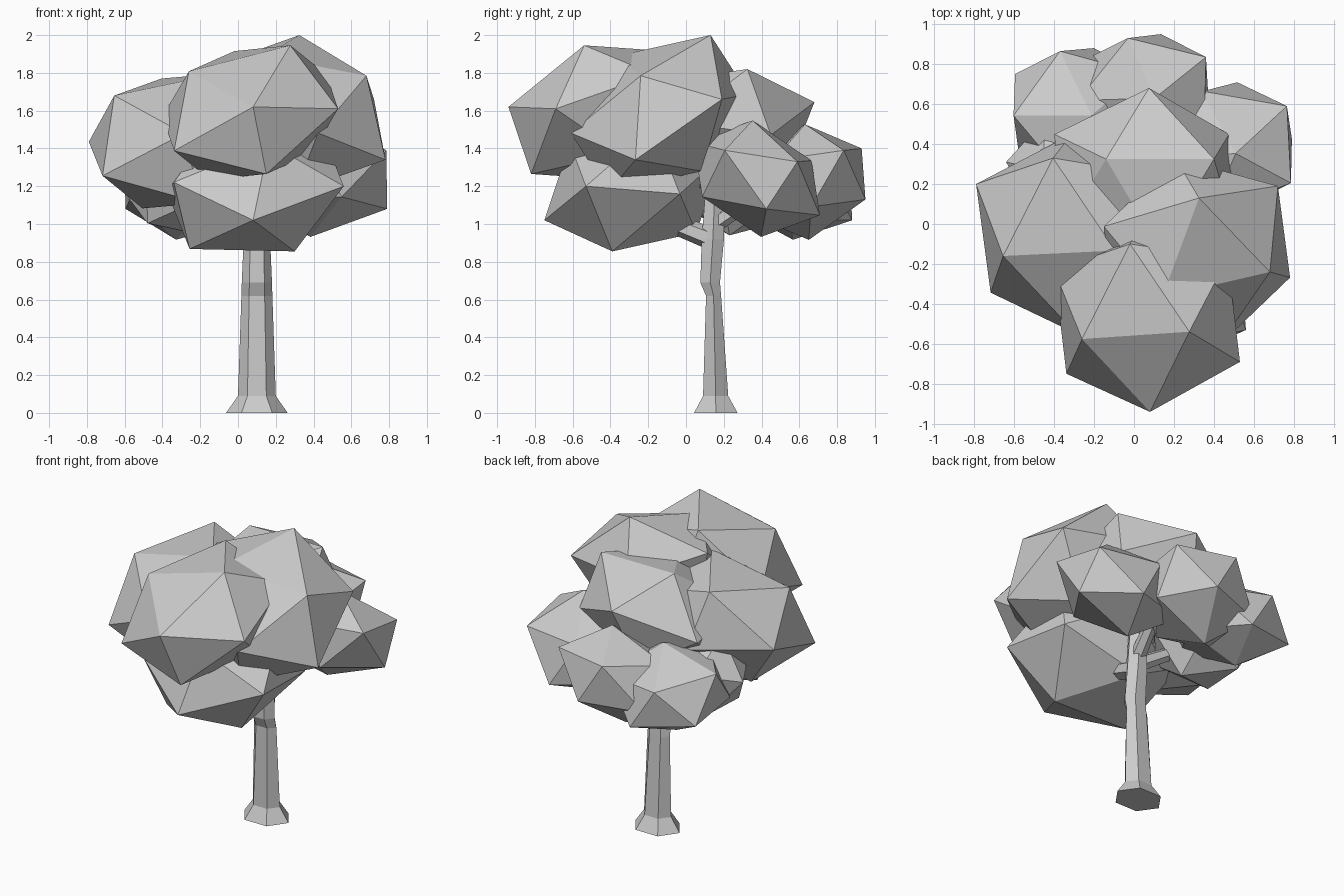
import bpy, bmesh, math
from mathutils import Vector, Matrix

if "Cube" in bpy.data.objects:
    bpy.data.objects.remove(bpy.data.objects["Cube"])

C72, S72 = math.cos(math.radians(72)), math.sin(math.radians(72))


def finish(name, bm):
    bmesh.ops.recalc_face_normals(bm, faces=bm.faces)
    mesh = bpy.data.meshes.new(name)
    bm.to_mesh(mesh)
    bm.free()
    obj = bpy.data.objects.new(name, mesh)
    bpy.context.collection.objects.link(obj)
    return obj


def leaf_clump(name, center, pole, ring_a, ring_b):
    """Stretched icosahedron: centre, one corner, and two adjacent corners around it."""
    c, pole, a, b = map(Vector, (center, pole, ring_a, ring_b))
    mid = c + (pole - c) / math.sqrt(5)
    u = a - mid
    v = (b - mid - C72 * u) / S72
    pts = [pole]
    for i in range(5):
        t = math.radians(72 * i)
        pts.append(mid + math.cos(t) * u + math.sin(t) * v)
    bm = bmesh.new()
    for q in pts:
        bm.verts.new(q)
        bm.verts.new(2 * c - q)
    bmesh.ops.convex_hull(bm, input=bm.verts)
    return finish(name, bm)


def loft(name, sections, sides=6):
    """Skin of horizontal rings given as (z, x, y, radius_x, radius_y)."""
    bm = bmesh.new()
    rings = []
    for z, x, y, rx, ry in sections:
        rings.append([bm.verts.new((x + rx * math.cos(math.tau * i / sides),
                                    y + ry * math.sin(math.tau * i / sides), z))
                      for i in range(sides)])
    for lo, hi in zip(rings, rings[1:]):
        for i in range(sides):
            j = (i + 1) % sides
            bm.faces.new((lo[i], lo[j], hi[j], hi[i]))
    bm.faces.new(rings[0])
    bm.faces.new(rings[-1])
    return finish(name, bm)


def branch(name, start, end, r1, r2):
    start, end = Vector(start), Vector(end)
    d = end - start
    mat = Matrix.Translation((start + end) / 2) @ d.to_track_quat('Z', 'Y').to_matrix().to_4x4()
    bm = bmesh.new()
    bmesh.ops.create_cone(bm, cap_ends=True, segments=6, radius1=r1, radius2=r2,
                          depth=d.length, matrix=mat)
    return finish(name, bm)


# Trunk with flared foot
loft("trunk", [(0, .10, .158, .163, .133), (.09, .10, .157, .10, .077),
               (.62, .10, .146, .082, .046), (.69, .10, .128, .08, .06),
               (.92, .10, .142, .07, .068), (1.35, .10, .16, .05, .05)])

# Branches reaching into the crown
branch("front_branch", (.10, .14, .92), (.07, -.22, 1.06), .06, .045)
branch("back_branch", (.10, .15, 1.0), (.18, .45, 1.2), .05, .035)
branch("left_branch", (.09, .14, .96), (-.3, .22, 1.2), .05, .035)

# Crown clumps
leaf_clump("front_lower_leaves", (.09, -.28, 1.19), (.08, -.75, 1.02),
           (.56, -.53, 1.20), (.30, -.39, .855))
leaf_clump("front_upper_leaves", (.065, -.46, 1.59), (.08, -.94, 1.62),
           (.53, -.69, 1.61), (.15, -.82, 1.265))
leaf_clump("right_top_leaves", (.315, -.14, 1.585), (.68, -.24, 1.785),
           (.325, .13, 2.0), (.72, .19, 1.66))
leaf_clump("left_leaves", (-.30, -.05, 1.44), (-.655, -.16, 1.68),
           (-.405, .33, 1.77), (-.79, .20, 1.435))
leaf_clump("back_top_leaves", (.055, .20, 1.505), (.075, .68, 1.645),
           (-.14, .325, 1.82), (.40, .325, 1.82))
leaf_clump("right_back_leaves", (.446, .375, 1.24), (.79, .425, 1.08),
           (.785, .205, 1.39), (.765, .59, 1.33))
leaf_clump("back_leaves", (.045, .64, 1.222), (.135, .95, 1.13),
           (-.03, .93, 1.40), (.36, .835, 1.39))
leaf_clump("left_back_leaves", (-.27, .555, 1.19), (-.37, .865, 1.29),
           (-.20, .88, 1.02), (-.595, .75, 1.08))
leaf_clump("left_under_leaves", (-.32, .25, 1.21), (-.64, .31, 1.22),
           (-.46, .27, 1.48), (-.44, .53, 1.29))
